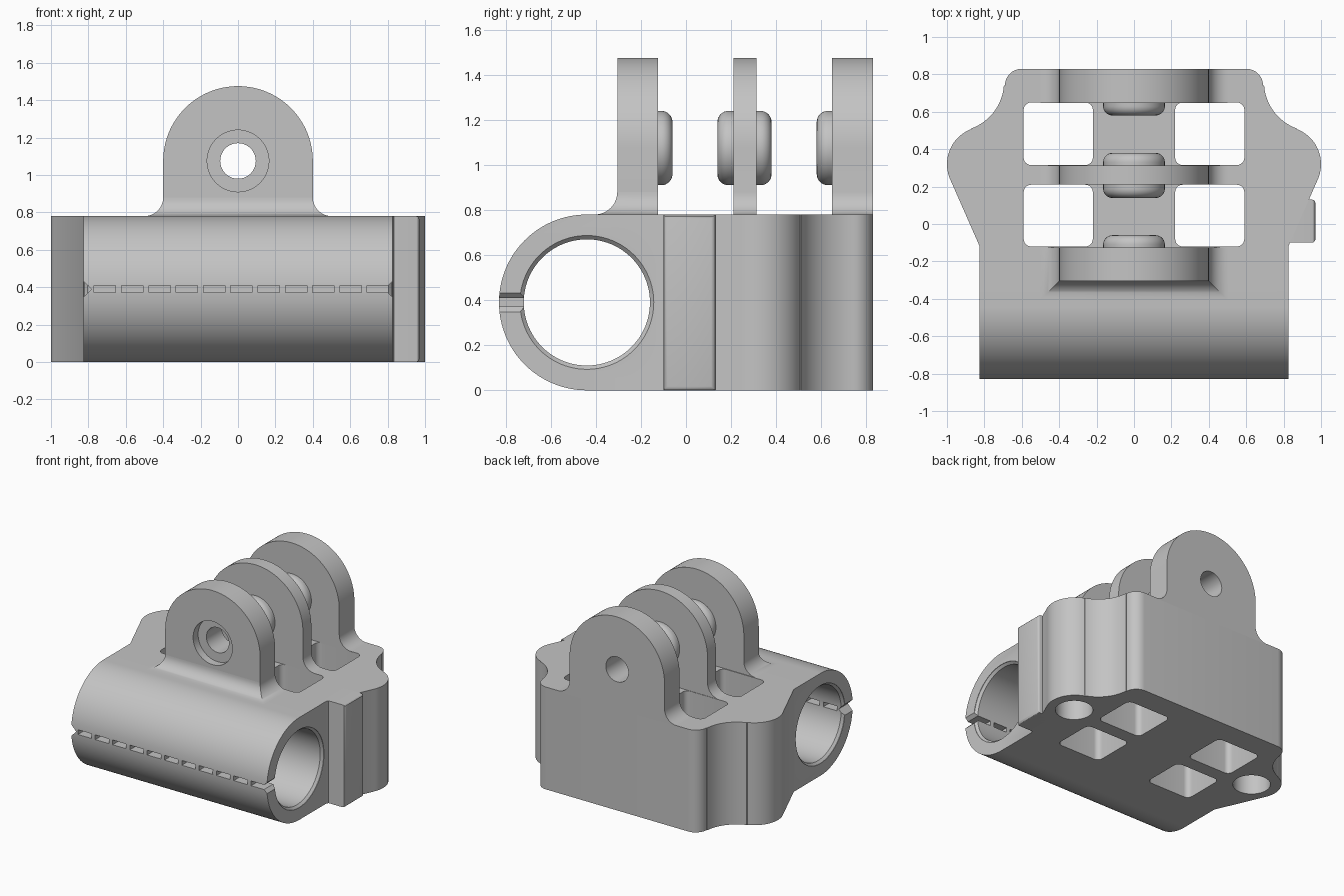
import bpy, bmesh
from math import sin, cos, pi, radians

cube = bpy.data.objects.get("Cube")
if cube:
    bpy.data.objects.remove(cube, do_unlink=True)

grey = bpy.data.materials.new("plain grey")
grey.use_nodes = True
grey.diffuse_color = (0.55, 0.55, 0.55, 1)
grey.node_tree.nodes["Principled BSDF"].inputs["Base Color"].default_value = (0.55, 0.55, 0.55, 1)

PLACE = {"x": lambda p, h: (h, p[0], p[1]),
         "y": lambda p, h: (p[0], h, p[1]),
         "z": lambda p, h: (p[0], p[1], h)}


def arc(cx, cy, r, start, end, steps=16):
    angles = [radians(start + (end - start) * i / steps) for i in range(steps + 1)]
    return [(cx + r * cos(a), cy + r * sin(a)) for a in angles]


def circle(cx, cy, r, steps=64):
    return arc(cx, cy, r, 0, 360, steps)[:-1]


def rounded_rect(x0, x1, y0, y1, r):
    return (arc(x1 - r, y1 - r, r, 0, 90, 6) + arc(x0 + r, y1 - r, r, 90, 180, 6)
            + arc(x0 + r, y0 + r, r, 180, 270, 6) + arc(x1 - r, y0 + r, r, 270, 360, 6))


def add_loft(bm, rings, wrap=False):
    rows = [[bm.verts.new(p) for p in ring] for ring in rings]
    pairs = list(zip(rows, rows[1:]))
    if wrap:
        pairs.append((rows[-1], rows[0]))
    else:
        bm.faces.new(rows[0])
        bm.faces.new(rows[-1])
    n = len(rows[0])
    for a, b in pairs:
        for i in range(n):
            j = (i + 1) % n
            bm.faces.new((a[i], a[j], b[j], b[i]))


def finish(name, bm):
    bmesh.ops.recalc_face_normals(bm, faces=bm.faces)
    mesh = bpy.data.meshes.new(name)
    bm.to_mesh(mesh)
    bm.free()
    mesh.materials.append(grey)
    obj = bpy.data.objects.new(name, mesh)
    bpy.context.collection.objects.link(obj)
    return obj


def loft(name, rings, wrap=False):
    bm = bmesh.new()
    add_loft(bm, rings, wrap)
    return finish(name, bm)


def prism(name, points, lo, hi, axis):
    return loft(name, [[PLACE[axis](p, h) for p in points] for h in (lo, hi)])


def cut(obj, tool, operation="DIFFERENCE"):
    mod = obj.modifiers.new("cut", "BOOLEAN")
    mod.operation = operation
    mod.solver = "EXACT"
    mod.object = tool
    bpy.context.view_layer.objects.active = obj
    bpy.ops.object.modifier_apply(modifier=mod.name)
    bpy.data.objects.remove(tool, do_unlink=True)


TOP, MID = 0.78, 0.39        # body height and clamp axis height
TUBE_Y, HALF = -0.44, 0.825  # clamp axis position and half width
PIN_Z, PIN_R, BOSS_R = 1.075, 0.095, 0.165

# Body: lobed plan outline trimmed to a side profile with a round front
half = (arc(0.6, 0.74, 0.09, 90, 0, 8)
        + arc(0.96, 0.76, 0.265, 184, 250)
        + arc(0.80, 0.32, 0.2, 69, -23, 20)
        + [(HALF, -0.12), (HALF, -0.9)])
outline = half + [(-x, y) for x, y in reversed(half)]
body = prism("clamp_body", outline, -0.1, 0.9, "z")
side = arc(TUBE_Y, MID, MID, 90, 270, 64) + [(1, 0), (1, TOP)]
cut(body, prism("side_profile", side, -1.2, 1.2, "x"), "INTERSECT")

# Bore with chamfered mouths
stations = [(-0.9, 0.297), (-0.822, 0.297), (-0.805, 0.28),
            (0.805, 0.28), (0.822, 0.297), (0.9, 0.297)]
cut(body, loft("bore", [[PLACE["x"](p, x) for p in circle(TUBE_Y, MID, r, 96)] for x, r in stations]))

# Square windows and blind screw holes, mirrored
for s in (-1, 1):
    x0, x1 = sorted((s * 0.22, s * 0.59))
    for y0, y1 in ((-0.12, 0.21), (0.315, 0.65)):
        cut(body, prism("window", rounded_rect(x0, x1, y0, y1, 0.04), -0.2, 1, "z"))
    cut(body, prism("screw_hole", circle(s * 0.80, 0.31, 0.13), -0.2, 0.6, "z"))

# Perforated split line along the front of the clamp
bm = bmesh.new()
for i in range(12):
    end = 0.806 - i * 0.146
    start = max(end - 0.115, -0.9)
    rect = [(start, 0.373), (end, 0.373), (end, 0.409), (start, 0.409)]
    add_loft(bm, [[PLACE["y"](p, y) for p in rect] for y in (-0.9, -0.6)])
cut(body, finish("split_slots", bm))
for s in (-1, 1):
    diamond = circle(s * HALF, MID, 0.042, 4)
    cut(body, prism("split_end", diamond, -0.9, -0.6, "y"))

# Side tab with softened outer edges
bm = bmesh.new()
tab = [(0.75, -0.1), (0.97, -0.1), (0.97, 0.13), (0.75, 0.13)]
add_loft(bm, [[PLACE["z"](p, z) for p in tab] for z in (0, TOP)])
edges = [e for e in bm.edges if all(v.co.x > 0.9 for v in e.verts)]
bmesh.ops.bevel(bm, geom=edges, offset=0.018, segments=3, profile=0.5, affect="EDGES")
finish("side_tab", bm)


# Upright mounting lugs
def lug(name, y0, y1, flared):
    foot = ([(0.5, TOP - 0.005)] + arc(0.5, 0.88, 0.1, -90, -180, 12)
            if flared else [(0.4, TOP - 0.005)])
    pts = foot + arc(0, PIN_Z, 0.4, 0, 180, 64) + [(-x, z) for x, z in reversed(foot)]
    obj = prism(name, pts, y0, y1, "y")
    cut(obj, prism("pin_hole", circle(0, PIN_Z, PIN_R), y0 - 0.1, y1 + 0.1, "y"))
    return obj


front_lug = lug("front_lug", -0.305, -0.125, False)
cut(front_lug, prism("recess", circle(0, PIN_Z, BOSS_R), -0.5, -0.245, "y"))
lug("middle_lug", 0.21, 0.312, True)
lug("back_lug", 0.648, 0.83, True)

# Curved foot around the front lug
rings = []
for x, z in arc(0.5, 0.88, 0.1, -180, -90, 12) + [(0.5, TOP - 0.005)]:
    y = -0.305 - (x - 0.4)
    rings.append([(-x, y, z), (x, y, z), (x, -0.125, z), (-x, -0.125, z)])
loft("front_lug_foot", rings)


# Rounded bosses around the pin holes
def boss(name, base, length):
    d = 1 if length > 0 else -1
    soft = 0.05
    profile = [(PIN_R, 0), (PIN_R, abs(length))]
    profile += arc(BOSS_R - soft, abs(length) - soft, soft, 90, 0, 8) + [(BOSS_R, 0)]
    loft(name, [[PLACE["y"](p, base + d * h) for p in circle(0, PIN_Z, r)]
                for r, h in profile], wrap=True)


boss("front_boss", -0.126, 0.066)
boss("middle_boss_front", 0.211, -0.072)
boss("middle_boss_back", 0.311, 0.069)
boss("back_boss", 0.649, -0.069)

# Smooth curved faces, keep hard edges
bpy.ops.object.select_all(action="DESELECT")
for obj in bpy.context.collection.objects:
    if obj.type == "MESH":
        obj.select_set(True)
        bpy.context.view_layer.objects.active = obj
bpy.ops.object.shade_smooth_by_angle(angle=radians(30))
